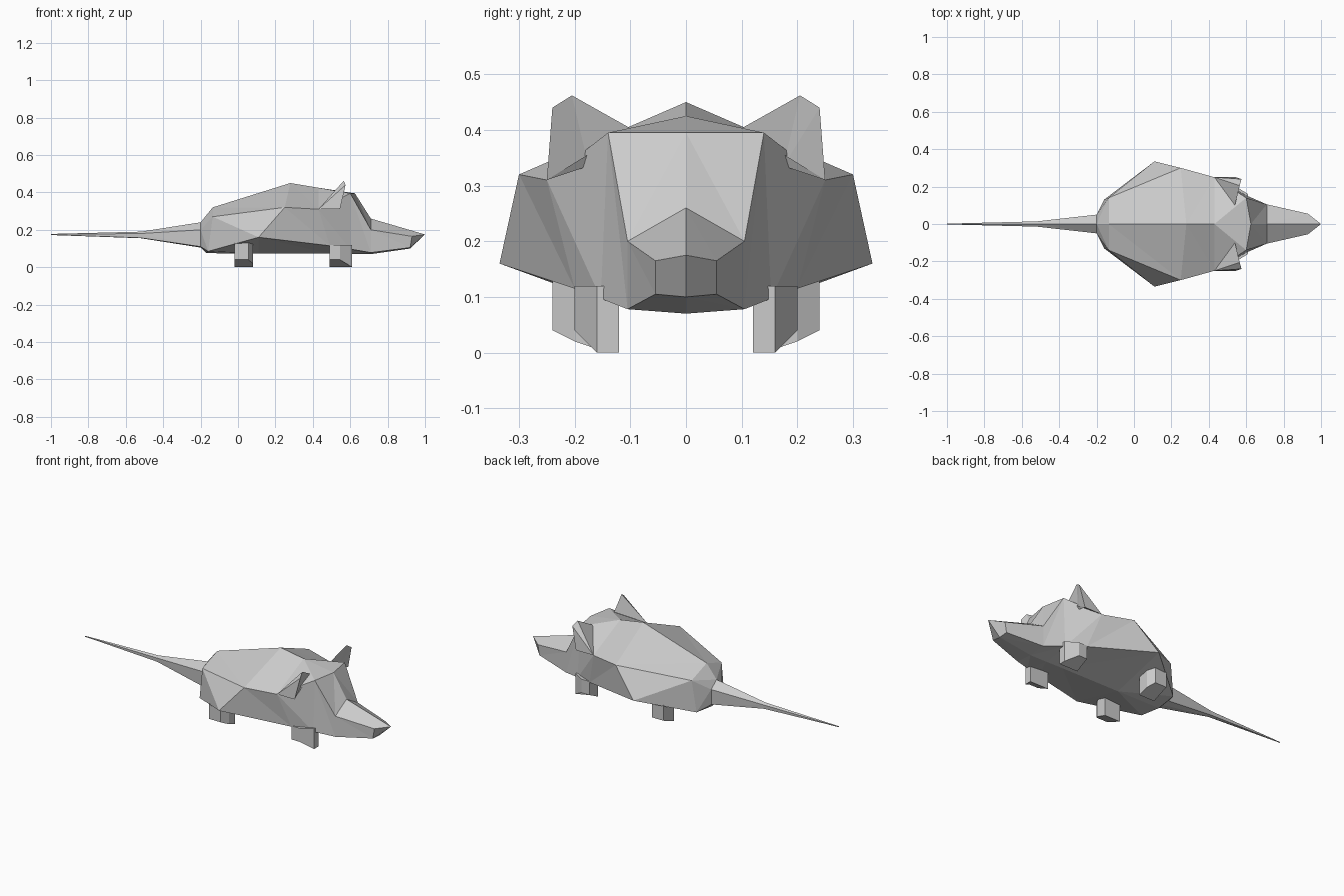
import bpy, bmesh

if "Cube" in bpy.data.objects:
    bpy.data.objects.remove(bpy.data.objects["Cube"])


def build(name, verts, faces):
    """Half mesh on the +y side, mirrored across y = 0 with flat faces."""
    bm = bmesh.new()
    vs = [bm.verts.new(v) for v in verts]
    for f in faces:
        bm.faces.new([vs[i] for i in f])
    bmesh.ops.mirror(bm, geom=bm.verts[:] + bm.edges[:] + bm.faces[:],
                     axis='Y', merge_dist=0.0005)
    bmesh.ops.remove_doubles(bm, verts=bm.verts[:], dist=0.0005)
    bmesh.ops.recalc_face_normals(bm, faces=bm.faces[:])
    me = bpy.data.meshes.new(name)
    bm.to_mesh(me)
    bm.free()
    ob = bpy.data.objects.new(name, me)
    bpy.context.collection.objects.link(ob)
    return ob


def loft(name, rings):
    """Join half rings (top centre, upper side, lower side, bottom centre)."""
    verts = [v for r in rings for v in r]
    faces = []
    for k in range(len(rings) - 1):
        a, b = 4 * k, 4 * k + 4
        for i in range(3):
            faces += [(a + i, b + i, b + i + 1), (a + i, b + i + 1, a + i + 1)]
    last = 4 * (len(rings) - 1)
    faces += [(0, 1, 2, 3), tuple(range(last, last + 4))]
    return build(name, verts, faces)


# Tail
tail_base = [(-0.2, 0, 0.24), (-0.2, 0.05, 0.2), (-0.2, 0.045, 0.11), (-0.2, 0, 0.105)]
tail_mid = [(-0.52, 0, 0.19), (-0.52, 0.014, 0.18), (-0.52, 0.012, 0.157), (-0.52, 0, 0.155)]
tail_tip = [(-1, 0, 0.178), (-1, 0.002, 0.176), (-1, 0.002, 0.174), (-1, 0, 0.172)]
loft("tail", [tail_tip, tail_mid, tail_base])

# Body, head and snout
loft("body", [
    tail_base,
    [(-0.135, 0, 0.32), (-0.135, 0.14, 0.27), (-0.16, 0.13, 0.085), (-0.17, 0, 0.075)],
    [(0.28, 0, 0.45), (0.25, 0.3, 0.32), (0.11, 0.335, 0.16), (0.11, 0, 0.073)],
    [(0.43, 0, 0.425), (0.43, 0.25, 0.31), (0.49, 0.2, 0.115), (0.49, 0, 0.072)],
    [(0.625, 0, 0.395), (0.6, 0.14, 0.395), (0.6, 0.153, 0.097), (0.6, 0, 0.07)],
    [(0.71, 0, 0.26), (0.71, 0.105, 0.2), (0.71, 0.105, 0.078), (0.71, 0, 0.07)],
    [(1, 0, 0.175), (0.93, 0.055, 0.165), (0.92, 0.055, 0.105), (0.92, 0, 0.1)],
])

# Ears: rim fanned to a back point and to a hollow front point
build("ears", [
    (0.54, 0.1, 0.403), (0.565, 0.205, 0.462), (0.575, 0.24, 0.44),
    (0.545, 0.25, 0.31), (0.43, 0.25, 0.31), (0.53, 0.175, 0.335)],
    [(i, (i + 1) % 4, 4) for i in range(4)] + [(i, (i + 1) % 4, 5) for i in range(4)])


# Legs: five-sided stubs with soles sloping up outwards
def legs(name, outline, top):
    inner = min(y for x, y in outline)
    outer = max(y for x, y in outline)
    sole = [(x, y, 0.04 * max(0, y - 0.16) / (outer - 0.16)) for x, y in outline]
    crown = [(x, y, top) for x, y in outline]
    n = len(outline)
    faces = [(i, (i + 1) % n, n + (i + 1) % n, n + i) for i in range(n)]
    faces += [tuple(range(n)), tuple(range(n, 2 * n))]
    build(name, sole + crown, faces)


legs("front_legs", [(0.49, 0.12), (0.61, 0.12), (0.61, 0.16), (0.545, 0.2), (0.49, 0.2)], 0.12)
legs("back_legs", [(-0.02, 0.14), (0.08, 0.14), (0.08, 0.2), (0.055, 0.24), (-0.02, 0.24)], 0.13)
